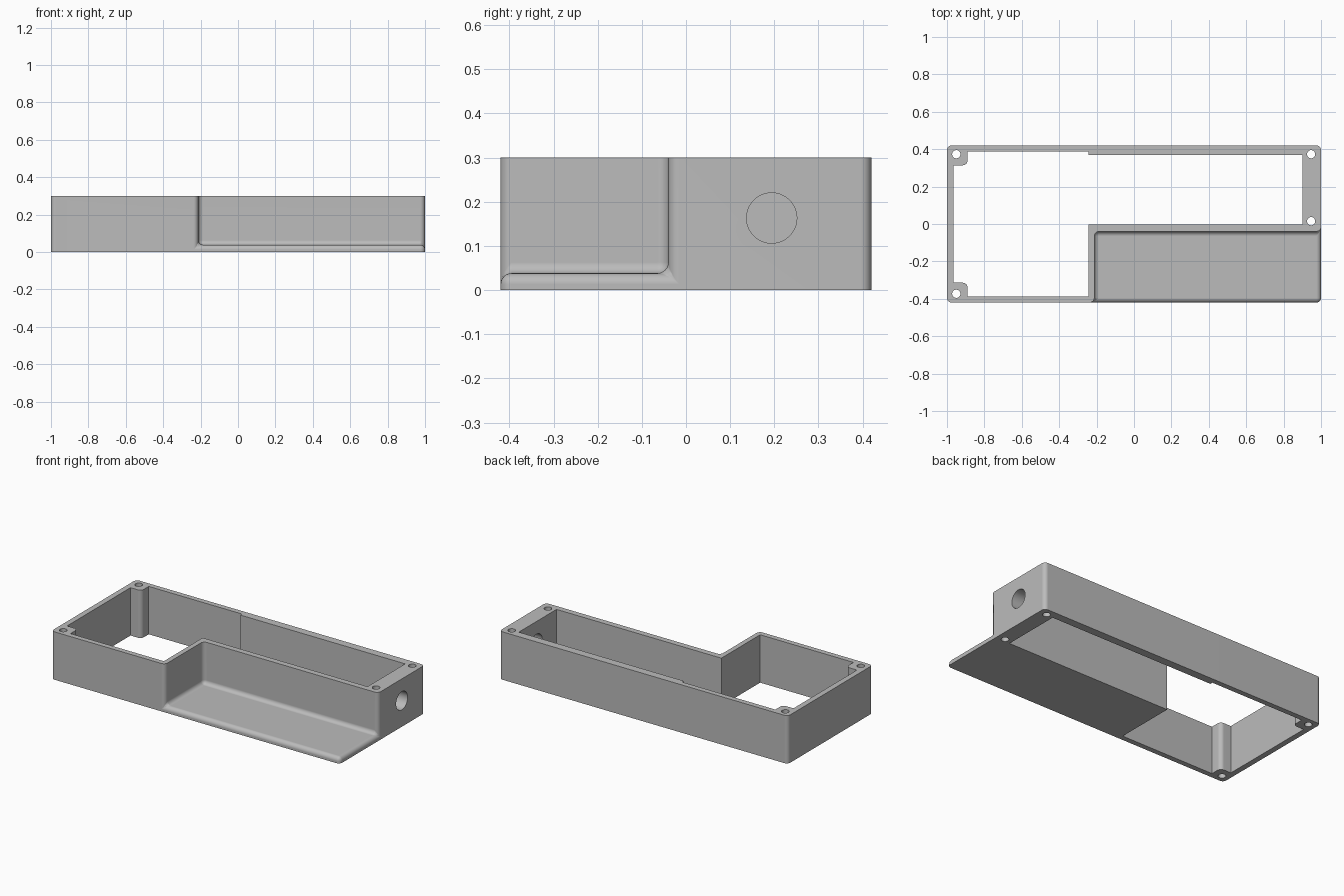
import bpy, bmesh, math
from mathutils import Matrix

cube = bpy.data.objects.get("Cube")
if cube:
    bpy.data.objects.remove(cube, do_unlink=True)

HEIGHT, HALF_Y, PLATE = 0.3, 0.42, 0.038
FILLET = 0.025

grey = bpy.data.materials.new("plain_grey")
grey.use_nodes = True
grey.diffuse_color = (0.5, 0.5, 0.5, 1)
grey.node_tree.nodes["Principled BSDF"].inputs["Base Color"].default_value = (0.5, 0.5, 0.5, 1)


def add_object(name, bm):
    bmesh.ops.recalc_face_normals(bm, faces=bm.faces)
    mesh = bpy.data.meshes.new(name)
    bm.to_mesh(mesh)
    bm.free()
    mesh.materials.append(grey)
    obj = bpy.data.objects.new(name, mesh)
    bpy.context.collection.objects.link(obj)
    return obj


def prism(name, outline, z0, z1, rounded=None):
    """Extrude an outline upwards; round the vertical edges that pass the rule."""
    bm = bmesh.new()
    face = bm.faces.new([bm.verts.new((x, y, z0)) for x, y in outline])
    top = bmesh.ops.extrude_face_region(bm, geom=[face])["geom"]
    verts = [v for v in top if isinstance(v, bmesh.types.BMVert)]
    bmesh.ops.translate(bm, verts=verts, vec=(0, 0, z1 - z0))
    if rounded:
        edges = [e for e in bm.edges
                 if abs(e.verts[0].co.z - e.verts[1].co.z) > 0.01 and rounded(e.verts[0].co)]
        bmesh.ops.bevel(bm, geom=edges, offset=FILLET, segments=6, profile=0.5, affect='EDGES')
    return add_object(name, bm)


def box(name, x0, x1, y0, y1, z0, z1):
    return prism(name, [(x0, y0), (x1, y0), (x1, y1), (x0, y1)], z0, z1)


def rod(name, centre, radius, length, axis='Z'):
    bm = bmesh.new()
    turn = Matrix.Rotation(math.pi / 2, 4, 'Y') if axis == 'X' else Matrix()
    bmesh.ops.create_cone(bm, cap_ends=True, segments=40, radius1=radius, radius2=radius,
                          depth=length, matrix=Matrix.Translation(centre) @ turn)
    return add_object(name, bm)


def cut(obj, cutter):
    """Subtract the cutter for good and remove it."""
    mod = obj.modifiers.new("cut", 'BOOLEAN')
    mod.operation, mod.solver, mod.object = 'DIFFERENCE', 'EXACT', cutter
    bpy.context.view_layer.update()
    graph = bpy.context.evaluated_depsgraph_get()
    mesh = bpy.data.meshes.new_from_object(obj.evaluated_get(graph))
    obj.modifiers.clear()
    obj.data = mesh
    bpy.data.objects.remove(cutter, do_unlink=True)


# Outer block with the stepped-down front corner
case = box("enclosure_frame", -1, 1, -HALF_Y, HALF_Y, 0, HEIGHT)
cut(case, box("step_cutter", -0.212, 1.5, -1, -0.04, PLATE, 1))

# Round the vertical corners and every edge of the low plate
bm = bmesh.new()
bm.from_mesh(case.data)
bmesh.ops.dissolve_limit(bm, angle_limit=0.01, verts=bm.verts, edges=bm.edges)
edges = []
for e in bm.edges:
    a, b = e.verts[0].co, e.verts[1].co
    if abs(a.z - b.z) > 0.01 or abs(a.z + b.z - 2 * PLATE) < 0.001:
        edges.append(e)
bmesh.ops.bevel(bm, geom=edges, offset=FILLET, segments=6, profile=0.5, affect='EDGES')
bm.to_mesh(case.data)
bm.free()

# Open cavity, leaving corner bosses and a thicker right end
cavity = [(-0.89, -0.387), (-0.243, -0.387), (-0.243, -0.003), (0.9, -0.003),
          (0.9, 0.37), (-0.243, 0.37), (-0.243, 0.387), (-0.89, 0.387),
          (-0.89, 0.314), (-0.965, 0.314), (-0.965, -0.314), (-0.89, -0.314)]
cut(case, prism("cavity_cutter", cavity, -0.5, 1,
                lambda c: abs(c.x + 0.89) < 0.001 and abs(c.y) < 0.33))

# Screw holes and the cable hole in the right end
for x, y in [(-0.95, 0.373), (-0.95, -0.373), (0.947, 0.373), (0.947, 0.015)]:
    cut(case, rod("screw_cutter", (x, y, 0.15), 0.022, 1))
cut(case, rod("cable_cutter", (0.95, 0.194, 0.163), 0.057, 0.3, 'X'))

# Smooth fillets, crisp flat faces
bpy.ops.object.select_all(action='DESELECT')
case.select_set(True)
bpy.context.view_layer.objects.active = case
bpy.ops.object.shade_smooth_by_angle(angle=math.radians(30))
weighted = case.modifiers.new("weighted_normals", 'WEIGHTED_NORMAL')
weighted.keep_sharp = True
